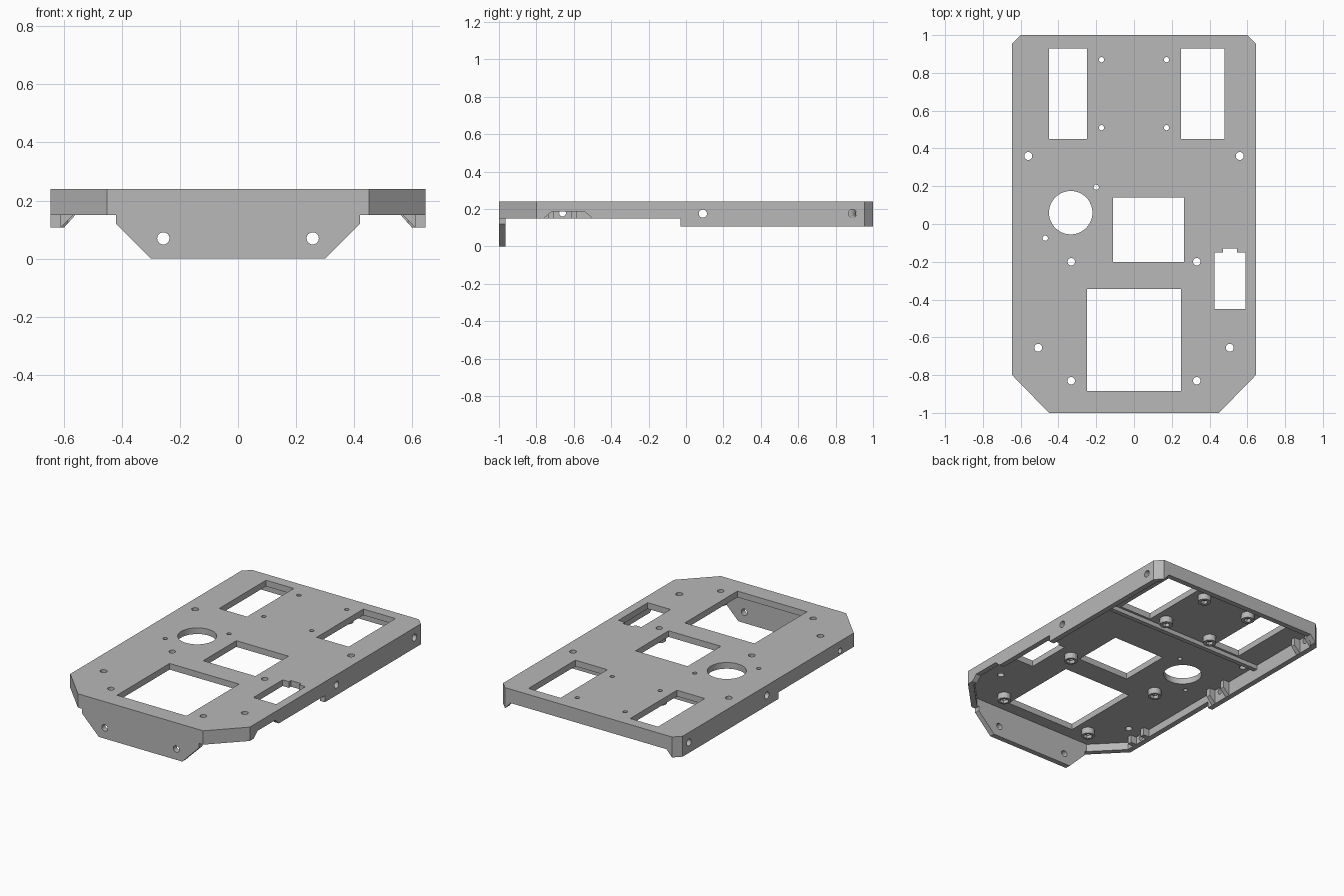
import bpy, bmesh, math

cube = bpy.data.objects.get("Cube")
if cube:
    bpy.data.objects.remove(cube, do_unlink=True)

TOP, UNDER, RIM, SIDE_LOW = 0.24, 0.20, 0.15, 0.107

grey = bpy.data.materials.new("plain_grey")
grey.use_nodes = True
colour = (0.48, 0.48, 0.48, 1)
grey.diffuse_color = colour
grey.node_tree.nodes["Principled BSDF"].inputs["Base Color"].default_value = colour


def prism(outline, axis, a, b):
    """Outline and extrusion range along an axis."""
    return outline, axis, a, b


def rect(x0, x1, y0, y1):
    return [(x0, y0), (x1, y0), (x1, y1), (x0, y1)]


def circle(x, y, r, n=24):
    return [(x + r * math.cos(math.tau * i / n), y + r * math.sin(math.tau * i / n))
            for i in range(n)]


def mirrored(half):
    return half + [(-x, y) for x, y in reversed(half)]


def build(name, prisms):
    place = {"x": lambda u, v, w: (w, u, v),
             "y": lambda u, v, w: (u, w, v),
             "z": lambda u, v, w: (u, v, w)}
    bm = bmesh.new()
    for outline, axis, a, b in prisms:
        ends = [[bm.verts.new(place[axis](u, v, w)) for u, v in outline] for w in (a, b)]
        bm.faces.new(ends[0])
        bm.faces.new(ends[1])
        n = len(outline)
        for i in range(n):
            j = (i + 1) % n
            bm.faces.new((ends[0][i], ends[0][j], ends[1][j], ends[1][i]))
    bmesh.ops.recalc_face_normals(bm, faces=bm.faces)
    mesh = bpy.data.meshes.new(name)
    bm.to_mesh(mesh)
    bm.free()
    mesh.materials.append(grey)
    obj = bpy.data.objects.new(name, mesh)
    bpy.context.collection.objects.link(obj)
    return obj


def cut(target, prisms):
    cutter = build("cutter", prisms)
    cutter.hide_render = True
    mod = target.modifiers.new("cut", "BOOLEAN")
    mod.operation, mod.solver, mod.object = "DIFFERENCE", "EXACT", cutter
    bpy.context.view_layer.objects.active = target
    bpy.ops.object.modifier_apply(modifier=mod.name)
    bpy.data.objects.remove(cutter, do_unlink=True)


# Chassis plate with its rim: solid block hollowed from below
outer = mirrored([(0.45, -1), (0.645, -0.8), (0.645, 0.955), (0.6, 1)])
inner = mirrored([(0.435, -0.965), (0.61, -0.785), (0.61, 0.94), (0.585, 0.965)])
chassis = build("chassis_plate", [prism(outer, "z", SIDE_LOW, TOP)])
cut(chassis, [prism(inner, "z", 0, UNDER)])

# Shallower rim at the front and along the back
cut(chassis, [prism(rect(-0.8, 0.8, -1.1, -0.03), "z", 0, RIM)])
cut(chassis, [prism(mirrored([(0.605, 0.1), (0.56, RIM)]), "y", 0.9, 1.1)])

# Windows and the slot with end tabs
slot_x, slot_y = 0.508, -0.3
slot = [(0.082, -0.15), (0.082, 0.15), (0.037, 0.15), (0.037, 0.17)]
slot = slot + [(-x, y) for x, y in reversed(slot)]
slot = [(slot_x + x, slot_y + y) for x, y in slot]
windows = [rect(-0.45, -0.25, 0.45, 0.93), rect(0.25, 0.48, 0.45, 0.93),
           rect(-0.11, 0.265, -0.2, 0.14), rect(-0.25, 0.25, -0.885, -0.345),
           circle(-0.335, 0.06, 0.115, 48), slot]
cut(chassis, [prism(w, "z", 0.1, 0.3) for w in windows])

# Screw holes through the plate
boss_spots = [(s * x, y, r) for s in (-1, 1)
              for x, y, r in ((0.332, -0.2, 0.02), (0.332, -0.83, 0.02),
                              (0.172, 0.51, 0.014), (0.172, 0.87, 0.014))]
plain_spots = [(s * x, y, 0.021) for s in (-1, 1) for x, y in ((0.56, 0.36), (0.507, -0.655))]
plain_spots += [(-0.2, 0.195, 0.014), (-0.47, -0.075, 0.014)]
cut(chassis, [prism(circle(x, y, r), "z", 0.1, 0.3) for x, y, r in boss_spots + plain_spots])

# Side holes and the notch in the left rim
side_holes = [prism(circle(y, 0.175, 0.022), "x", a, b) for y in (0.09, 0.89)
              for a, b in ((0.6, 0.7), (-0.7, -0.6))]
side_holes.append(prism(circle(-0.66, 0.178, 0.018), "x", -0.7, -0.6))
cut(chassis, side_holes)
cut(chassis, [prism([(-0.77, 0.14), (-0.72, 0.185), (-0.54, 0.185), (-0.49, 0.14)],
                    "x", 0.58, 0.7)])

# Front mounting tab
tab = build("front_tab", [prism(mirrored([(0.3, 0), (0.42, 0.12), (0.42, RIM)]),
                                "y", -1, -0.965)])
cut(tab, [prism(circle(s * 0.257, 0.07, 0.021), "y", -1.1, -0.9) for s in (-1, 1)])

# Screw bosses under the plate, counterbored
bosses = build("screw_bosses", [prism(circle(x, y, 0.04), "z", 0.16, UNDER)
                                for x, y, r in boss_spots])
cut(bosses, [prism(circle(x, y, r), "z", 0.1, 0.3) for x, y, r in boss_spots])
cut(bosses, [prism(circle(x, y, r + 0.008, 6), "z", 0.1, 0.18) for x, y, r in boss_spots])

# Cross rib under the plate
build("cross_rib", [prism(rect(-0.61, 0.61, 0.405, 0.435), "z", 0.172, UNDER)])

# Paired gussets beside each side hole
gussets = []
for s in (-1, 1):
    wedge = [(s * 0.61, SIDE_LOW), (s * 0.61, UNDER), (s * 0.568, UNDER), (s * 0.568, RIM)]
    for y in (0.025, 0.155, 0.825, 0.95):
        gussets.append(prism(wedge, "y", y - 0.015, y + 0.015))
for y in (-0.72, -0.6):
    gussets.append(prism(rect(-0.61, -0.568, RIM, UNDER), "y", y - 0.015, y + 0.015))
build("side_gussets", gussets)
